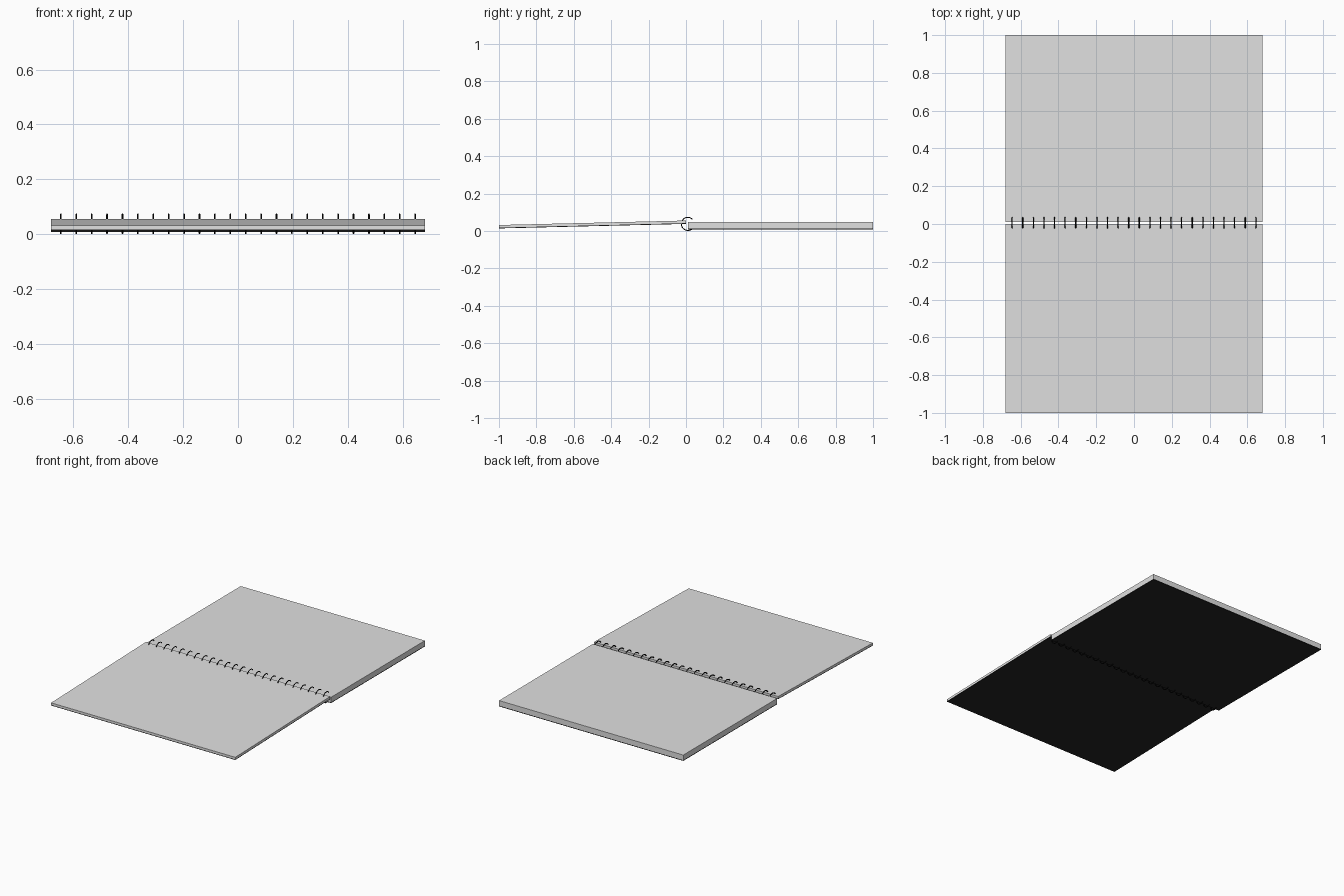
import bpy, bmesh, math

if "Cube" in bpy.data.objects:
    bpy.data.objects.remove(bpy.data.objects["Cube"])

def material(name, c):
    m = bpy.data.materials.new(name)
    m.diffuse_color = (c, c, c, 1)
    m.use_nodes = True
    m.node_tree.nodes["Principled BSDF"].inputs["Base Color"].default_value = m.diffuse_color
    return m

PAPER = material("paper white", 0.75)
COVER = material("cover charcoal", 0.018)
WIRE = material("wire black", 0.003)
HALF_W = 0.68

def slab(name, profile, mat):
    """Extrude a (y, z) profile across the notebook width."""
    bm = bmesh.new()
    face = bm.faces.new([bm.verts.new((-HALF_W, y, z)) for y, z in profile])
    ext = bmesh.ops.extrude_face_region(bm, geom=[face])
    verts = [v for v in ext["geom"] if isinstance(v, bmesh.types.BMVert)]
    bmesh.ops.translate(bm, verts=verts, vec=(2 * HALF_W, 0, 0))
    bmesh.ops.recalc_face_normals(bm, faces=bm.faces)
    me = bpy.data.meshes.new(name)
    bm.to_mesh(me)
    bm.free()
    me.materials.append(mat)
    ob = bpy.data.objects.new(name, me)
    bpy.context.collection.objects.link(ob)
    return ob

# Thick page stack with its back cover, lying flat
slab("page_block", [(0.01, 0.013), (1, 0.013), (1, 0.047), (0.01, 0.047)], PAPER)
slab("back_cover", [(0.01, 0.008), (1, 0.008), (1, 0.013), (0.01, 0.013)], COVER)

# Turned pages and front cover, sloping up to the spine
slab("turned_pages", [(-1, 0.018), (0, 0.042), (0, 0.056), (-1, 0.032)], PAPER)
slab("front_cover", [(-1, 0.014), (0, 0.038), (0, 0.042), (-1, 0.018)], COVER)

# Wire rings: open arcs swept along the spine
RINGS, R, WIRE_R = 24, 0.035, 0.003
cy, cz = 0.01, R + WIRE_R
start, end, steps = math.radians(45), math.radians(305), 20
curve = bpy.data.curves.new("binding_rings", 'CURVE')
curve.dimensions = '3D'
curve.bevel_depth = WIRE_R
curve.bevel_resolution = 1
curve.use_fill_caps = True
for i in range(RINGS):
    x = -0.645 + 1.29 * i / (RINGS - 1)
    sp = curve.splines.new('POLY')
    sp.points.add(steps)
    for k, p in enumerate(sp.points):
        a = start + (end - start) * k / steps
        p.co = (x, cy + R * math.cos(a), cz + R * math.sin(a), 1)
curve.materials.append(WIRE)
rings = bpy.data.objects.new("binding_rings", curve)
bpy.context.collection.objects.link(rings)

# Turn the rings into a smooth mesh
bpy.context.view_layer.objects.active = rings
rings.select_set(True)
bpy.ops.object.convert(target='MESH')
bpy.ops.object.shade_smooth_by_angle(angle=math.radians(60))
